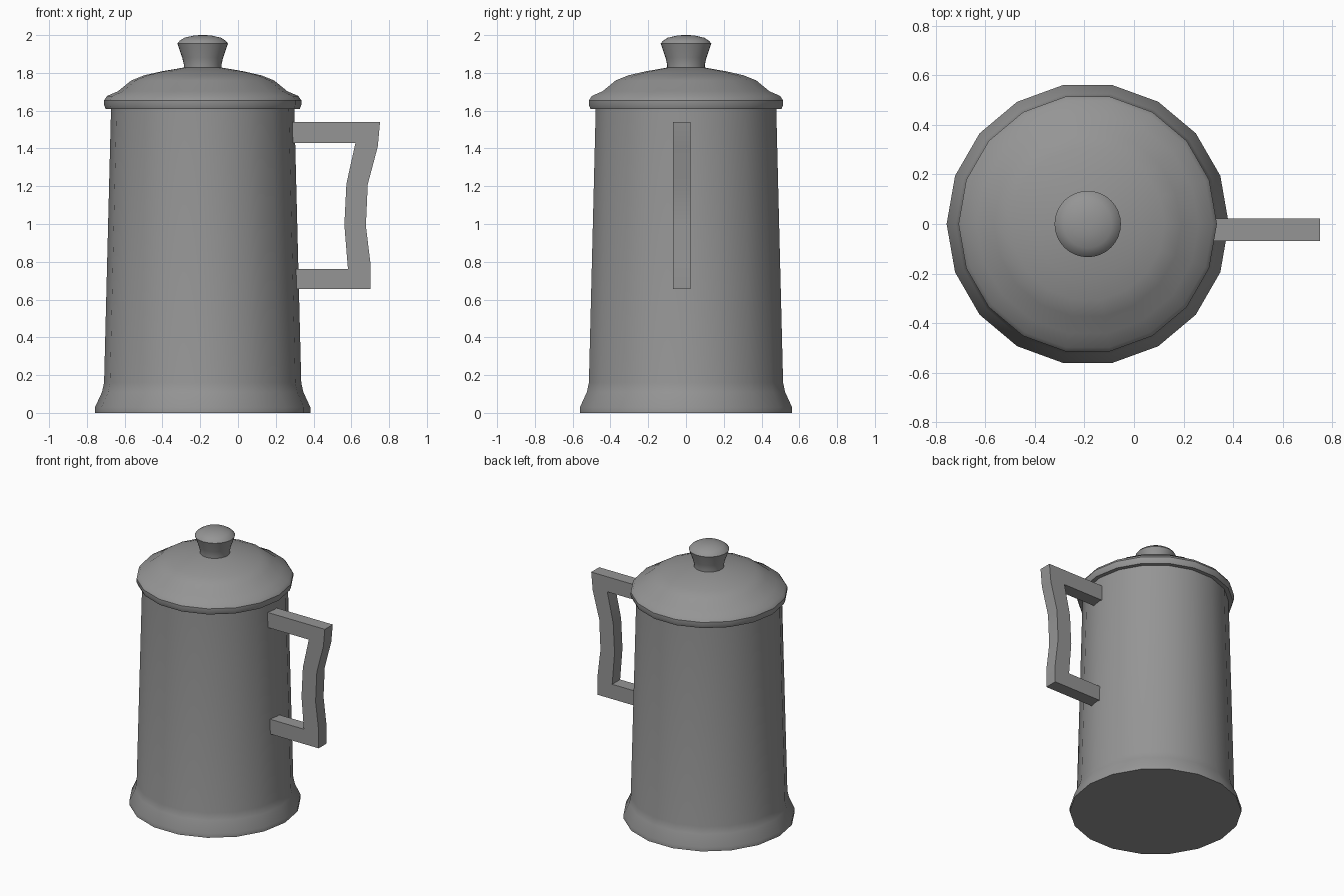
import bpy, bmesh
from math import pi, cos, sin, radians

if "Cube" in bpy.data.objects:
    bpy.data.objects.remove(bpy.data.objects["Cube"])

CX = -0.187  # axis of the pot

# Dark grey metal
METAL = bpy.data.materials.new("dark_metal")
METAL.diffuse_color = (0.3, 0.3, 0.3, 1)
METAL.use_nodes = True
METAL.node_tree.nodes["Principled BSDF"].inputs["Base Color"].default_value = METAL.diffuse_color


def finish(name, bm):
    bmesh.ops.recalc_face_normals(bm, faces=bm.faces)
    mesh = bpy.data.meshes.new(name)
    bm.to_mesh(mesh)
    bm.free()
    mesh.materials.append(METAL)
    obj = bpy.data.objects.new(name, mesh)
    bpy.context.collection.objects.link(obj)
    bpy.ops.object.select_all(action='DESELECT')
    bpy.context.view_layer.objects.active = obj
    obj.select_set(True)
    bpy.ops.object.shade_smooth_by_angle(angle=radians(34))
    return obj


def lathe(name, profile, sides):
    """Turn (radius, z) points around the pot axis; both ends are capped."""
    bm = bmesh.new()
    rings = []
    for r, z in profile:
        rings.append([bm.verts.new((CX + r * cos(2 * pi * i / sides),
                                    r * sin(2 * pi * i / sides), z))
                      for i in range(sides)])
    for a, b in zip(rings, rings[1:]):
        for i in range(sides):
            j = (i + 1) % sides
            bm.faces.new((a[i], a[j], b[j], b[i]))
    bm.faces.new(rings[0])
    bm.faces.new(rings[-1])
    return finish(name, bm)


def extrude_outline(name, outline, y0, y1):
    """Flat (x, z) outline given thickness along y."""
    bm = bmesh.new()
    face = bm.faces.new([bm.verts.new((x, y0, z)) for x, z in outline])
    res = bmesh.ops.extrude_face_region(bm, geom=[face])
    new = [v for v in res['geom'] if isinstance(v, bmesh.types.BMVert)]
    bmesh.ops.translate(bm, verts=new, vec=(0, y1 - y0, 0))
    return finish(name, bm)


# Tapered body with flared foot
lathe("body", [(0.57, 0), (0.57, 0.03), (0.533, 0.11), (0.522, 0.16),
               (0.485, 1.62)], 18)

# Domed lid with rolled rim
lathe("lid", [(0.48, 1.61), (0.514, 1.61), (0.522, 1.63), (0.522, 1.655),
              (0.506, 1.678), (0.448, 1.703), (0.378, 1.76), (0.31, 1.787),
              (0.218, 1.808), (0.09, 1.83)], 18)

# Flared knob
lathe("knob", [(0.1, 1.815), (0.1, 1.845), (0.108, 1.88), (0.134, 1.955),
               (0.122, 1.97), (0.097, 1.986), (0.045, 1.998), (0.015, 2.0)], 32)

# Angular handle, slightly sunk into the body
extrude_outline("handle", [
    (0.285, 1.54), (0.752, 1.54), (0.74, 1.41), (0.687, 1.21), (0.677, 0.99),
    (0.702, 0.785), (0.702, 0.655), (0.305, 0.655), (0.305, 0.763),
    (0.582, 0.763), (0.563, 0.996), (0.574, 1.213), (0.622, 1.43),
    (0.285, 1.43)], -0.069, 0.023)
